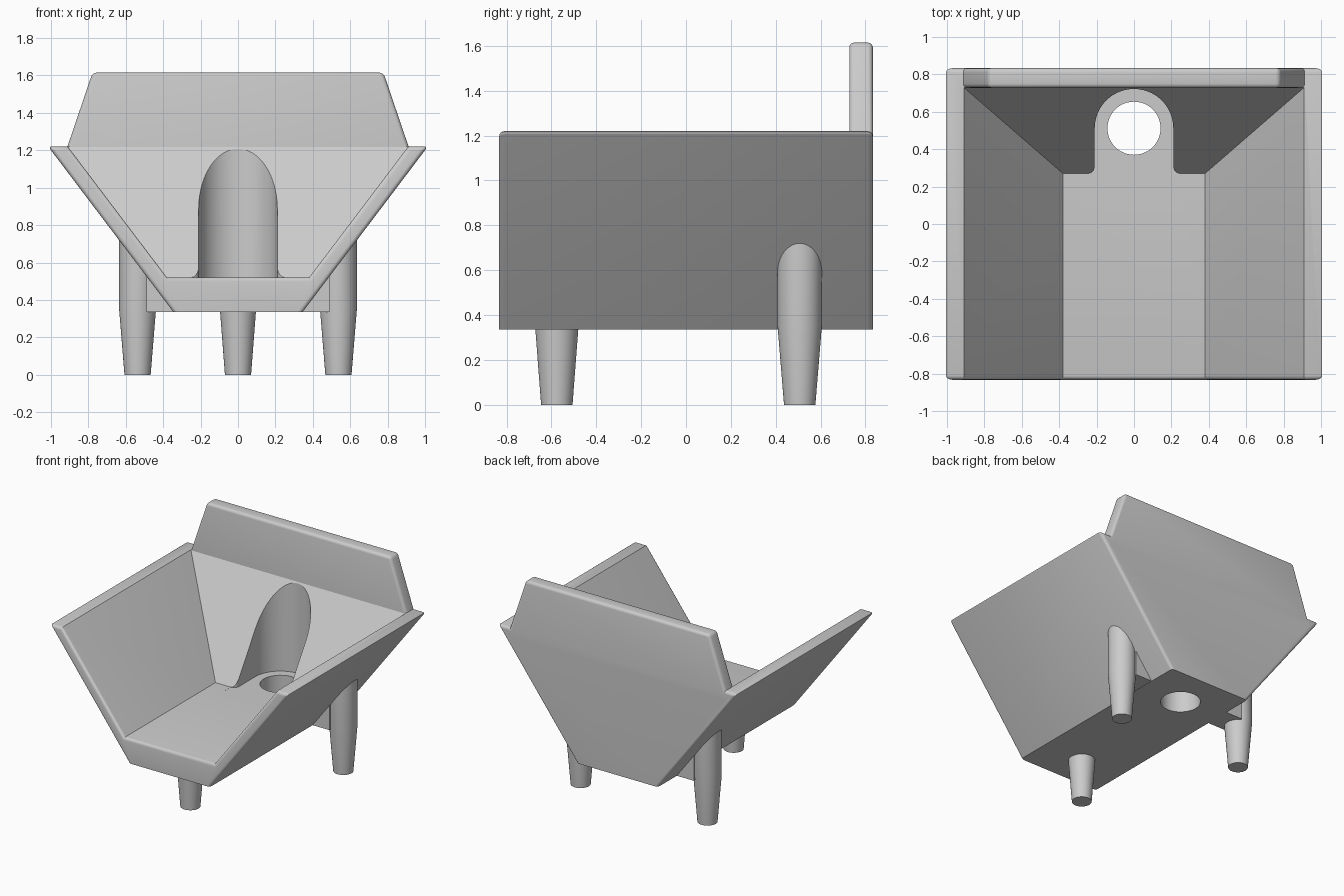
import bpy, bmesh, math

cube = bpy.data.objects.get("Cube")
if cube:
    bpy.data.objects.remove(cube, do_unlink=True)

GREY = (0.6, 0.6, 0.6, 1.0)
mat = bpy.data.materials.new("light grey")
mat.use_nodes = True
mat.diffuse_color = GREY
mat.node_tree.nodes["Principled BSDF"].inputs["Base Color"].default_value = GREY

END = 0.833               # half length
BASE, FLOOR, RIM = 0.335, 0.52, 1.22
LEAN = 0.757              # outward run of the walls per unit of height
ROUND = 0.022


def loft(name, rings, bevel_rule=None):
    """Closed solid through matching rings of points, with chosen edges rounded."""
    bm = bmesh.new()
    loops = [[bm.verts.new(p) for p in ring] for ring in rings]
    n = len(loops[0])
    for a, b in zip(loops, loops[1:]):
        for i in range(n):
            j = (i + 1) % n
            bm.faces.new((a[i], a[j], b[j], b[i]))
    bm.faces.new(loops[0][::-1])
    bm.faces.new(loops[-1])
    bmesh.ops.recalc_face_normals(bm, faces=bm.faces)
    if bevel_rule:
        edges = [e for e in bm.edges if bevel_rule(e)]
        bmesh.ops.bevel(bm, geom=edges, offset=ROUND, segments=4, profile=0.5,
                        affect='EDGES', clamp_overlap=True)
    mesh = bpy.data.meshes.new(name)
    bm.to_mesh(mesh)
    bm.free()
    mesh.materials.append(mat)
    ob = bpy.data.objects.new(name, mesh)
    bpy.context.collection.objects.link(ob)
    return ob


def activate(ob):
    bpy.ops.object.select_all(action='DESELECT')
    ob.select_set(True)
    bpy.context.view_layer.objects.active = ob


def combine(ob, other, operation):
    mod = ob.modifiers.new("combine", 'BOOLEAN')
    mod.operation, mod.object, mod.solver = operation, other, 'EXACT'
    activate(ob)
    bpy.ops.object.modifier_apply(modifier=mod.name)
    bpy.data.objects.remove(other, do_unlink=True)


def smooth(ob):
    activate(ob)
    bpy.ops.object.shade_smooth_by_angle(angle=math.radians(30))


def above(level):
    """Edges that do not lie wholly at or below a height."""
    return lambda e: max(v.co.z for v in e.verts) > level


def mirrored(half):
    return half + [(-x, z) for x, z in reversed(half)]


def prism(name, outline, y0, y1, rule=None):
    return loft(name, [[(x, y, z) for x, z in outline] for y in (y0, y1)], rule)


def outer_z(x):
    return BASE + (x - 0.345) / LEAN


# Body: a solid with leaning sides
body = prism("body", mirrored([(0.345, BASE), (0.345 + (RIM - BASE) * LEAN, RIM)]),
             -END, END, above(BASE + 0.01))


# Cavity with a rounded front lip and a sloping back
def cavity_profile(o):
    def half(z):
        return 0.38 + (z - FLOOR) * LEAN + 1.254 * o
    return mirrored([(half(z), z) for z in (FLOOR - o, 1.3)])


rings = [[(x, -0.95, z) for x, z in cavity_profile(ROUND)]]
for i in range(5):
    a = math.pi / 2 * (1 - i / 4)
    y = -END + ROUND * (1 - math.sin(a))
    rings.append([(x, y, z) for x, z in cavity_profile(ROUND * (1 - math.cos(a)))])
rings.append([(x, 0.27 + (z - FLOOR) * 0.657, z) for x, z in cavity_profile(0)])
combine(body, loft("cavity_cutter", rings), 'DIFFERENCE')

# Back board rising above the rim
board = prism("back_board", mirrored([(0.91, 1.15), (0.912, RIM), (0.778, 1.615)]),
              0.728, END, above(RIM + 0.01))
combine(body, board, 'UNION')

# Arched recess in the slope, with a softened mouth
HOLE_Y, SLOT = 0.512, 0.21
side = [(0.25, 0.2)]
for i in range(6):
    a = math.pi / 2 * i / 5
    side.append((0.25 - 0.04 * math.sin(a), 0.31 - 0.04 * math.cos(a)))
arc = [(SLOT * math.cos(math.pi * i / 40), HOLE_Y + SLOT * math.sin(math.pi * i / 40))
       for i in range(41)]
outline = side + arc + [(-x, y) for x, y in reversed(side)]
recess = loft("recess_cutter", [[(x, y, z) for x, y in outline] for z in (FLOOR - 0.0005, 1.3)])
combine(body, recess, 'DIFFERENCE')


# Round hole through the floor
def circle(cx, cy, r, z, n=48):
    return [(cx + r * math.cos(2 * math.pi * i / n), cy + r * math.sin(2 * math.pi * i / n), z)
            for i in range(n)]


combine(body, loft("hole_cutter", [circle(0, HOLE_Y, 0.142, z) for z in (0.2, 0.7)]), 'DIFFERENCE')
smooth(body)

# Front leg
smooth(loft("front_leg", [circle(0, -0.576, 0.07, 0), circle(0, -0.576, 0.098, BASE + 0.03)]))

# Rear legs run up into the leaning walls, each tied in by a web
LEG_X, LEG_Y, LEG_R = 0.537, 0.507, 0.099
for sign, label in ((1, "left"), (-1, "right")):
    top = [(x, y, outer_z(abs(x)) + 0.04)
           for x, y, z in circle(sign * LEG_X, LEG_Y, LEG_R, 0)]
    smooth(loft(label + "_rear_leg", [circle(sign * LEG_X, LEG_Y, 0.07, 0),
                                      circle(sign * LEG_X, LEG_Y, LEG_R, BASE + 0.02), top]))
    web = [(0.3, BASE + 0.001), (0.49, BASE + 0.001), (0.49, outer_z(0.49) + 0.02), (0.3, 0.4)]
    prism(label + "_rear_web", [(sign * x, z) for x, z in web], LEG_Y - LEG_R, LEG_Y + LEG_R)
